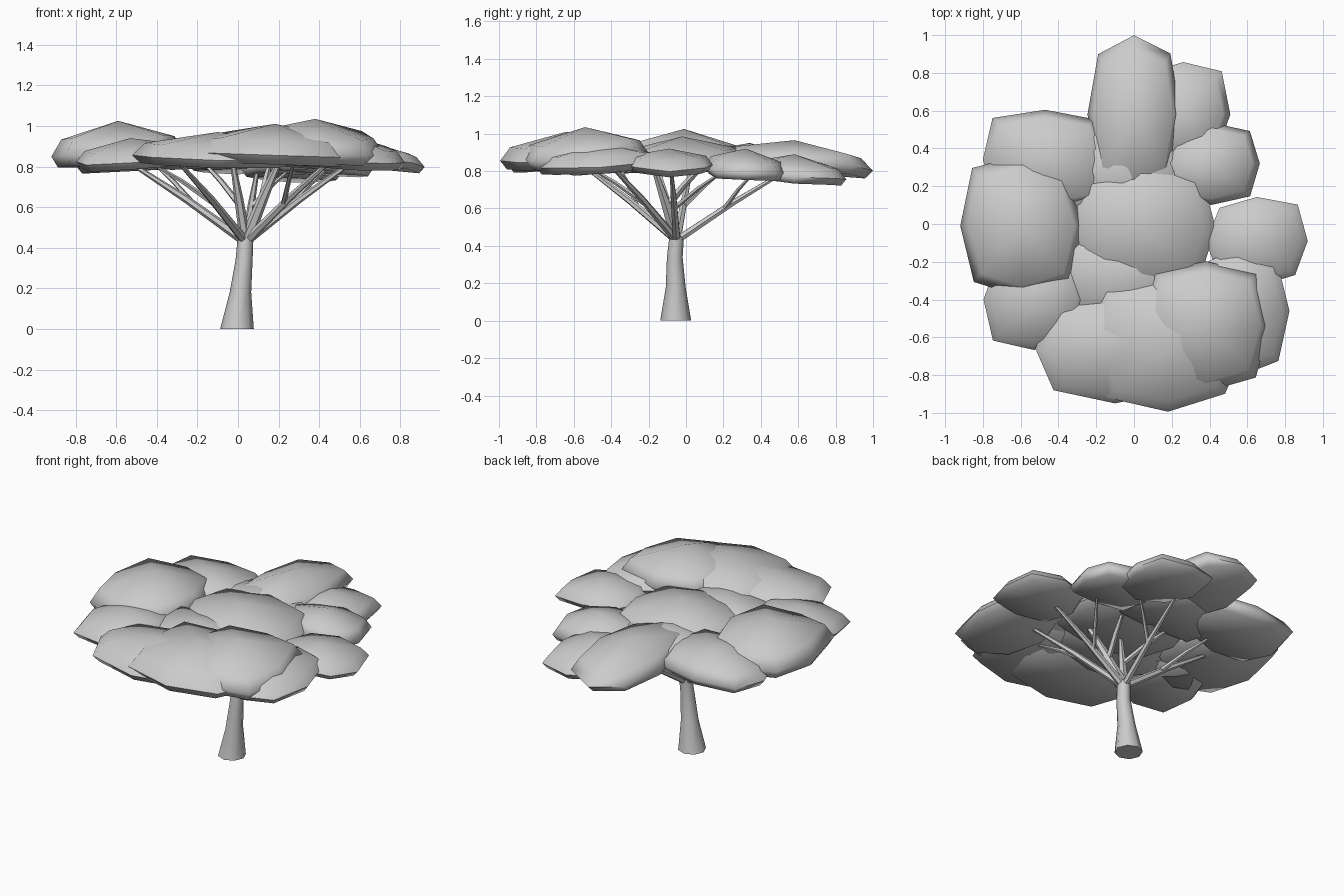
import bpy, bmesh, random
from math import cos, sin, pi
from mathutils import Vector

if "Cube" in bpy.data.objects:
    bpy.data.objects.remove(bpy.data.objects["Cube"])

random.seed(11)


def finish(bm, name, angle):
    bmesh.ops.recalc_face_normals(bm, faces=bm.faces)
    me = bpy.data.meshes.new(name)
    bm.to_mesh(me)
    bm.free()
    ob = bpy.data.objects.new(name, me)
    bpy.context.collection.objects.link(ob)
    bpy.ops.object.select_all(action='DESELECT')
    ob.select_set(True)
    bpy.context.view_layer.objects.active = ob
    bpy.ops.object.shade_smooth_by_angle(angle=angle)


def bridge(bm, rings):
    n = len(rings[0])
    for a, b in zip(rings, rings[1:]):
        for i in range(n):
            j = (i + 1) % n
            bm.faces.new((a[i], a[j], b[j], b[i]))


def tube(name, points, radii, sides, flat=False):
    bm = bmesh.new()
    pts = [Vector(p) for p in points]
    rings = []
    for k, (p, r) in enumerate(zip(pts, radii)):
        d = pts[min(k + 1, len(pts) - 1)] - pts[max(k - 1, 0)]
        if flat:
            d = Vector((0, 0, 1))
        q = Vector((0, 0, 1)).rotation_difference(d.normalized())
        rings.append([bm.verts.new(p + q @ Vector((r * cos(2 * pi * i / sides), r * sin(2 * pi * i / sides), 0)))
                      for i in range(sides)])
    bridge(bm, rings)
    bm.faces.new(rings[0])
    bm.faces.new(rings[-1])
    finish(bm, name, 1.0)


def pad(name, cx, cy, rx, ry, zb, zt, sides=8):
    # flattened foliage cushion: flat base, angular rim, shallow dome
    bm = bmesh.new()
    h = zt - zb
    wob = [random.uniform(1.0, 1.16) if i % 2 else random.uniform(.97, 1.0) for i in range(sides)]
    lift = [random.uniform(-0.015, 0.015) for _ in range(sides)]
    centre_dist = Vector((cx, cy)).length

    def ring(f, t):
        out = []
        for i in range(sides):
            a = 2 * pi * i / sides
            x = cx + rx * f * wob[i] * cos(a)
            y = cy + ry * f * wob[i] * sin(a)
            droop = 0.06 * (Vector((x, y)).length - centre_dist)
            out.append(bm.verts.new((x, y, zb + h * t + lift[i] - droop)))
        return out

    rings = [ring(0.9, 0.03), ring(1.0, 0.28), ring(0.85, 0.64)]
    bridge(bm, rings)
    low = bm.verts.new((cx, cy, zb))
    top = bm.verts.new((cx, cy, zt))
    for i in range(sides):
        j = (i + 1) % sides
        bm.faces.new((low, rings[0][j], rings[0][i]))
        bm.faces.new((top, rings[2][i], rings[2][j]))
    finish(bm, name, 1.2)


# trunk
tube("trunk", [(-.005, -.055, 0), (.012, -.055, .18), (.03, -.06, .34), (.037, -.05, .45)],
     [.083, .053, .042, .039], 8, flat=True)

# main branches, each with a bend and one forked twig (its end follows)
fork = Vector((.037, -.05, .43))
branches = [
    ("left_front", (-.30, -.55, .83), .023, (-.45, -.36, .83)),
    ("left", (-.55, .03, .83), .024, (-.42, .22, .82)),
    ("back", (.10, .55, .81), .022, (.26, .36, .79)),
    ("right", (.56, -.08, .82), .023, (.45, .20, .80)),
    ("right_front", (.48, -.42, .85), .023, (.28, -.55, .84)),
    ("centre_right", (.21, -.18, .84), .033, (.16, .09, .83)),
    ("centre_left", (-.03, -.16, .84), .028, (-.18, .1, .83)),
]
for name, end, r, tip in branches:
    end, tip = Vector(end), Vector(tip)
    bend = fork.lerp(end, 0.5) + Vector((0, 0, .01))
    tube(name + "_branch", [fork, bend, end], [r, r * .78, r * .4], 6)
    start = fork.lerp(end, .42) + Vector((0, 0, .008))
    mid = start.lerp(tip, .5) + Vector((0, 0, .01))
    tube(name + "_twig", [start, mid, tip], [r * .6, r * .5, r * .28], 5)

# canopy cushions: centre, radii, base and top heights
pads = [
    ("back_canopy", 0, .58, .25, .42, .79, .965),
    ("back_right_low_canopy", .26, .58, .25, .28, .745, .89),
    ("right_back_canopy", .41, .32, .26, .22, .765, .92),
    ("right_canopy", .65, -.09, .27, .24, .79, .92),
    ("right_front_canopy", .56, -.46, .27, .35, .80, .95),
    ("front_right_canopy", .38, -.54, .34, .35, .83, 1.035),
    ("front_left_canopy", -.10, -.66, .43, .29, .81, .97),
    ("front_canopy", .18, -.64, .42, .36, .82, 1.01),
    ("left_front_canopy", -.53, -.40, .27, .27, .80, .94),
    ("left_canopy", -.59, -.01, .33, .38, .80, 1.025),
    ("left_back_canopy", -.47, .34, .34, .27, .78, .95),
    ("centre_canopy", .04, -.02, .40, .34, .815, .985),
    ("centre_front_canopy", -.08, -.30, .36, .25, .81, .945),
    ("centre_back_canopy", -.06, .28, .36, .25, .80, .94),
]
for p in pads:
    pad(*p)
